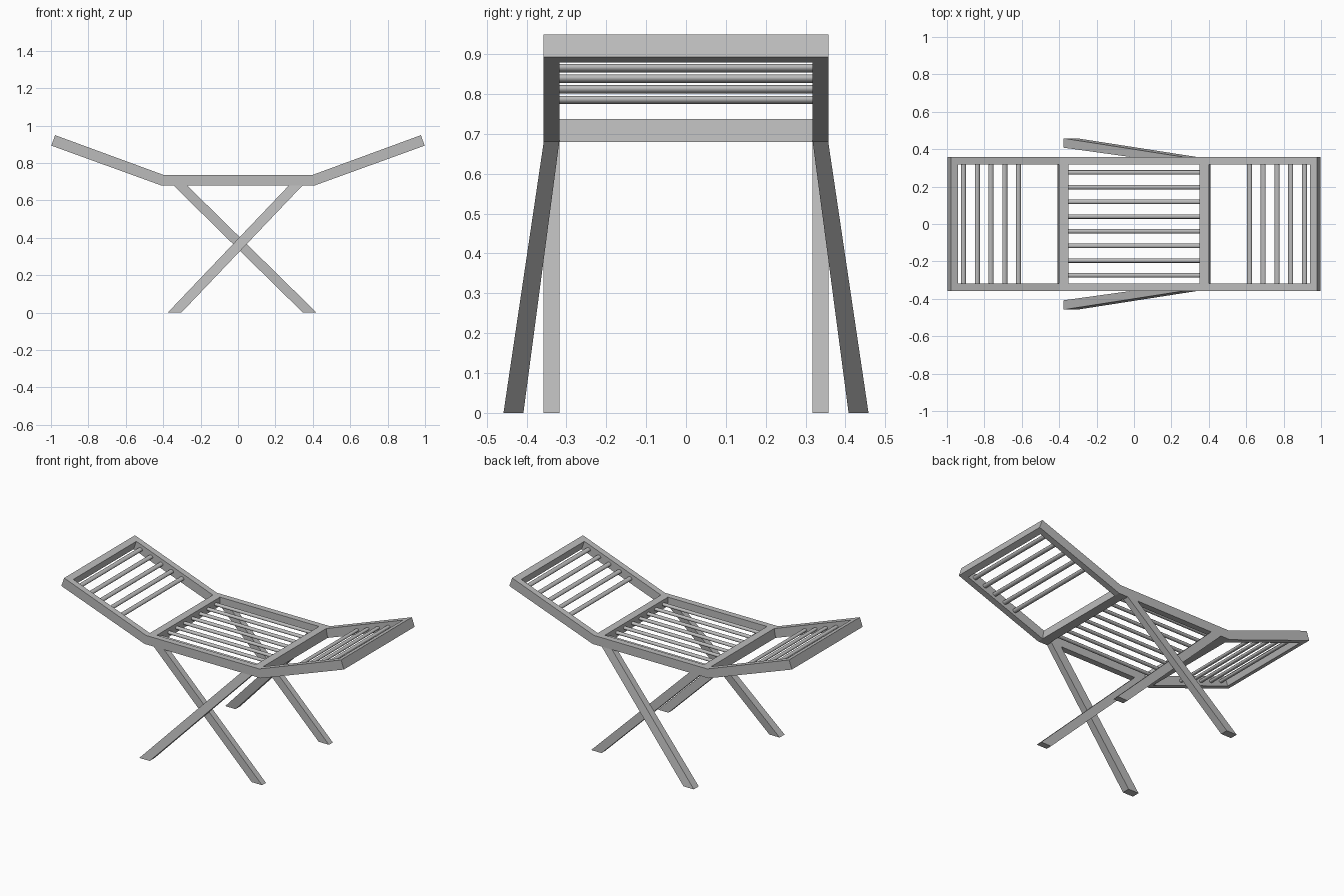
import bpy, bmesh, math
from mathutils import Vector, Matrix

cube = bpy.data.objects.get("Cube")
if cube:
    bpy.data.objects.remove(cube, do_unlink=True)

GREY = (0.5, 0.5, 0.5, 1)
wood = bpy.data.materials.new("grey_wood")
wood.use_nodes = True
wood.diffuse_color = GREY
wood.node_tree.nodes["Principled BSDF"].inputs["Base Color"].default_value = GREY

IN, OUT = 0.318, 0.357      # inner and outer faces of the side rails
LOW, HIGH = 0.68, 0.737     # underside and top of the seat


def finish(name, bm):
    bmesh.ops.recalc_face_normals(bm, faces=bm.faces)
    mesh = bpy.data.meshes.new(name)
    bm.to_mesh(mesh)
    bm.free()
    mesh.materials.append(wood)
    obj = bpy.data.objects.new(name, mesh)
    bpy.context.collection.objects.link(obj)
    return obj


def loft(name, ring_a, ring_b):
    """Solid joining two matching outlines."""
    bm = bmesh.new()
    a = [bm.verts.new(p) for p in ring_a]
    b = [bm.verts.new(p) for p in ring_b]
    bm.faces.new(a)
    bm.faces.new(b[::-1])
    for i in range(len(a)):
        j = (i + 1) % len(a)
        bm.faces.new((a[i], b[i], b[j], a[j]))
    return finish(name, bm)


def prism(name, outline, y0, y1):
    """Side outline (x, z) extruded across the width."""
    return loft(name, [(x, y0, z) for x, z in outline],
                [(x, y1, z) for x, z in outline])


def slat(name, start, end, wide, thick, tilt=0):
    """Rounded slat with an oval section."""
    start, end = Vector(start), Vector(end)
    axis = end - start
    bm = bmesh.new()
    bmesh.ops.create_cone(bm, cap_ends=True, segments=16, radius1=0.5,
                          radius2=0.5, depth=axis.length)
    # lay the section so that its wide side is level, then tilt it
    turn = Matrix.Rotation(math.pi / 2, 4, 'X')
    if abs(axis.x) > abs(axis.y):
        turn = Matrix.Rotation(math.pi / 2, 4, 'Z') @ turn
    bm.transform(Matrix.Translation((start + end) / 2)
                 @ Matrix.Rotation(tilt, 4, 'Y') @ turn
                 @ Matrix.Diagonal((wide, thick, 1, 1)))
    obj = finish(name, bm)
    bpy.context.view_layer.objects.active = obj
    obj.select_set(True)
    bpy.ops.object.shade_smooth_by_angle(angle=math.radians(40))
    obj.select_set(False)


# Side rails: level seat with both ends rising
half_low = [(0.41, LOW), (0.998, 0.893)]
half_high = [(0.978, 0.949), (0.40, HIGH)]
right_half = half_low + half_high
rail = right_half + [(-x, z) for x, z in right_half[::-1]]
for side, s in (("left", 1), ("right", -1)):
    prism("side_rail_" + side, rail, s * IN, s * OUT)

slope = math.atan2(0.212, 0.583)
run = Vector((math.cos(slope), math.sin(slope)))
for end, s in (("head", -1), ("foot", 1)):
    # Cross bars at the seat edge and at the raised end
    bar = [(0.35, LOW), (0.41, LOW), (0.40, HIGH), (0.35, HIGH)]
    prism("seat_crossbar_" + end, [(s * x, z) for x, z in bar], -IN, IN)
    low, high = Vector(half_low[1]), Vector(half_high[0])
    tip = [low, high, high - run * 0.04, low - run * 0.04]
    prism("end_crossbar_" + end, [(s * p.x, p.y) for p in tip], -IN, IN)

    # Slats across the raised end
    for i in range(5):
        x = 0.617 + i * 0.0735
        z = 0.708 + (x - 0.405) * math.tan(slope)
        slat(f"{end}_slat_{i + 1}", (s * x, -IN, z), (s * x, IN, z),
             0.028, 0.02, -s * slope)

# Slats along the seat
for i in range(8):
    y = -0.274 + i * 0.0785
    slat(f"seat_slat_{i + 1}", (-0.35, y, 0.708), (0.35, y, 0.708), 0.024, 0.02)


# Crossed legs: one pair upright, one pair splayed outward
def leg(name, s, top_x, foot_x, foot_in, foot_out):
    def ring(x, y0, y1, z):
        return [(x, s * y0, z), (x + 0.073, s * y0, z),
                (x + 0.073, s * y1, z), (x, s * y1, z)]
    loft(name, ring(top_x, IN, OUT, LOW), ring(foot_x, foot_in, foot_out, 0))


for side, s in (("left", 1), ("right", -1)):
    leg("straight_leg_" + side, s, -0.345, 0.347, IN, OUT)
    leg("splayed_leg_" + side, s, 0.272, -0.376, 0.408, 0.458)
